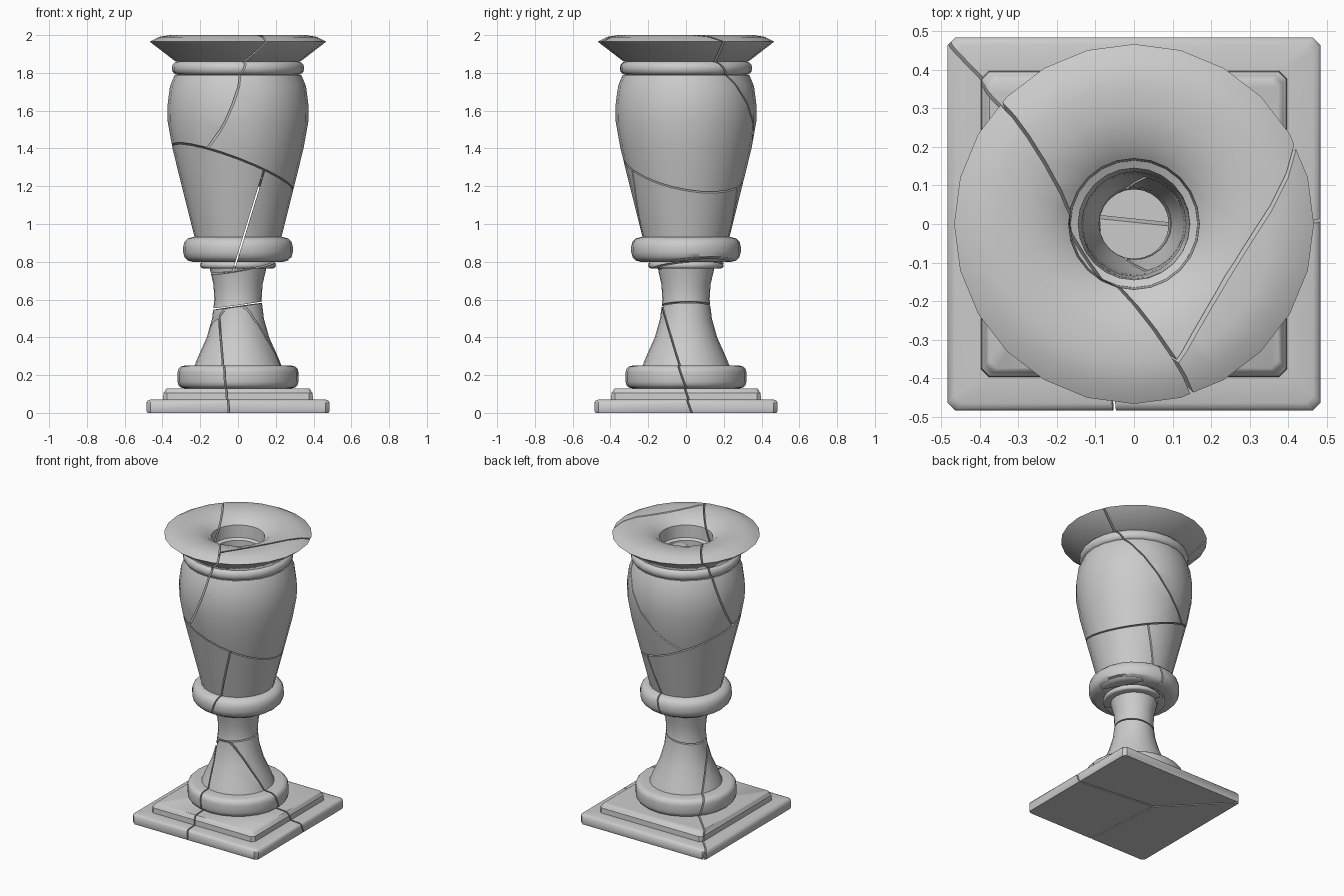
import bpy, bmesh, math
from mathutils import Vector

cube = bpy.data.objects.get("Cube")
if cube:
    bpy.data.objects.remove(cube)

stone = bpy.data.materials.new("grey_stone")
stone.use_nodes = True
GREY = (0.6, 0.6, 0.6, 1)
stone.diffuse_color = GREY
stone.node_tree.nodes["Principled BSDF"].inputs["Base Color"].default_value = GREY
HALF_GAP = 0.004


def bead(r, z0, z1, b):
    """Profile points of a rounded moulding."""
    return [(r - b, z0), (r - .5 * b, z0 + .13 * b), (r - .13 * b, z0 + .5 * b), (r, z0 + b),
            (r, z1 - b), (r - .13 * b, z1 - .5 * b), (r - .5 * b, z1 - .13 * b), (r - b, z1)]


def circle(r, z, sides=24):
    return [(r * math.cos(2 * math.pi * i / sides), r * math.sin(2 * math.pi * i / sides), z)
            for i in range(sides)]


def square(h, z):
    """Square ring with chamfered corners."""
    c = h - 0.02
    return [(h, -c, z), (h, c, z), (c, h, z), (-c, h, z),
            (-h, c, z), (-h, -c, z), (-c, -h, z), (c, -h, z)]


def loft(profile, ring):
    """Closed solid through a ring at each profile point."""
    bm = bmesh.new()
    rings = [[bm.verts.new(p) for p in ring(r, z)] for r, z in profile]
    n = len(rings[0])
    for a, b in zip(rings, rings[1:]):
        for i in range(n):
            j = (i + 1) % n
            bm.faces.new((a[i], a[j], b[j], b[i]))
    bm.faces.new(rings[0][::-1])
    bm.faces.new(rings[-1])
    return bm


def plane(a, b, c, toward):
    """Crack plane through three points, positive on the side of 'toward'."""
    a, b, c = Vector(a), Vector(b), Vector(c)
    n = (b - a).cross(c - a).normalized()
    return a, (n if n.dot(Vector(toward) - a) > 0 else -n)


# Outline of the vase, up the outside and down the bore
vase_profile = (
    bead(.32, .13, .25, .035)
    + [(.23, .25), (.21, .3), (.165, .4), (.137, .5), (.125, .6), (.13, .68), (.15, .765)]
    + bead(.2, .765, .80, .015)
    + bead(.29, .80, .93, .05)
    + [(.23, .93), (.29, 1.17), (.347, 1.4), (.372, 1.54), (.373, 1.63), (.36, 1.73), (.335, 1.79)]
    + bead(.35, 1.79, 1.86, .03)
    + [(.33, 1.86), (.467, 1.965), (.42, 1.99), (.36, 2.0), (.28, 1.995), (.21, 1.975), (.17, 1.945),
       (.165, 1.86), (.145, 1.85), (.135, 1.5), (.125, .93), (.09, .75), (.09, .2)])

# Outline of the stepped square plinth
plinth_profile = [(.48, 0), (.484, .01), (.484, .055), (.478, .065), (.465, .07),
                  (.397, .07), (.395, .105), (.388, .112), (.385, .122), (.375, .13)]

# Crack planes
top_knot, low_knot = (-.1, -.1, .53), (-.09, .09, 0)
cracks = {
    "waist": plane((.14, -.3, 1.29), (.2, .28, 1.16), (-.35, -.1, 1.43), (0, 0, 2)),
    "bowl": plane((.15, -.43, 1.98), (-.35, .33, 1.98), (-.09, -.36, 1.49), (1, 1, 2)),
    "rim": plane((.14, -.3, 1.99), (.43, .18, 1.99), (.15, .33, 1.6), (1, -1, 1.9)),
    "cup": plane((.14, -.31, 1.29), (.03, -.23, .93), (.1, .28, 1.16), (1, 0, 1)),
    "collar": plane((-.15, -.1, .73), (0, -.17, .75), (.1, .17, .8), (0, 0, 2)),
    "stem": plane((-.13, 0, .55), (.12, 0, .585), (0, .12, .57), (0, 0, 2)),
    "right": plane(top_knot, (.48, .02, .03), low_knot, (.3, -.4, 0)),
    "front": plane(top_knot, (-.05, -.48, .03), low_knot, (.3, -.4, 0)),
    "back": plane(top_knot, (-.48, .48, .03), low_knot, (0, .48, 0)),
}

# Each fragment lies on the given sides of some cracks
wedges = {"front": "+right +front", "left": "-front -back", "back": "-right +back"}
vase_parts = {
    "bowl_left": "+waist -bowl",
    "bowl_front": "+waist +bowl +rim",
    "bowl_back": "+waist +bowl -rim",
    "cup_left": "-waist +collar -cup",
    "cup_right": "-waist +collar +cup",
    "neck": "-collar +stem",
}
vase_parts.update({"foot_" + k: "-stem " + v for k, v in wedges.items()})
plinth_parts = {"plinth_" + k: v for k, v in wedges.items()}


def break_apart(solid, parts):
    for name, sides in parts.items():
        bm = solid.copy()
        for side in sides.split():
            co, n = cracks[side[1:]]
            n = n if side[0] == "+" else -n
            cut = bmesh.ops.bisect_plane(bm, geom=bm.verts[:] + bm.edges[:] + bm.faces[:], dist=1e-5,
                                         plane_co=co + n * HALF_GAP, plane_no=n, clear_inner=True)
            edges = [e for e in cut["geom_cut"] if isinstance(e, bmesh.types.BMEdge) and e.is_boundary]
            bmesh.ops.triangle_fill(bm, edges=edges, use_beauty=True, normal=-n)
        bmesh.ops.recalc_face_normals(bm, faces=bm.faces[:])
        mesh = bpy.data.meshes.new(name)
        bm.to_mesh(mesh)
        bm.free()
        mesh.materials.append(stone)
        obj = bpy.data.objects.new(name, mesh)
        bpy.context.collection.objects.link(obj)
        bpy.ops.object.select_all(action="DESELECT")
        obj.select_set(True)
        bpy.context.view_layer.objects.active = obj
        bpy.ops.object.shade_smooth_by_angle(angle=math.radians(38))
    solid.free()


break_apart(loft(vase_profile, circle), vase_parts)
break_apart(loft(plinth_profile, square), plinth_parts)
